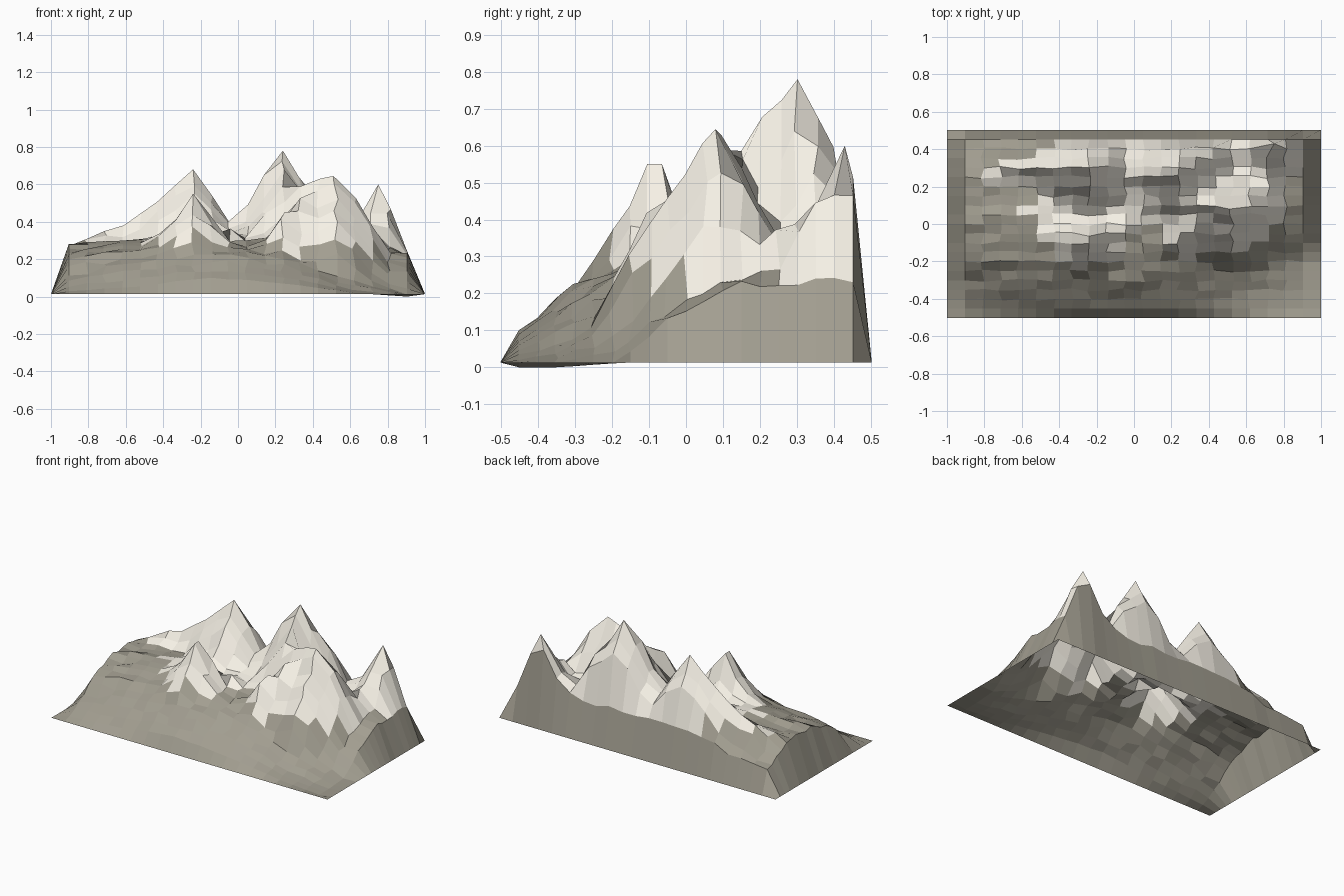
import bpy, bmesh, random
from mathutils import Vector

if "Cube" in bpy.data.objects:
    bpy.data.objects.remove(bpy.data.objects["Cube"])

random.seed(4)
NX, NY = 21, 20          # terrain cells
RIM = 0.013              # height of the outer border

# Foothills and valley floors: coarse height grid, blended between stations
GX = [-0.9, -0.5, -0.1, 0.3, 0.6, 0.9]
GY = [-0.45, -0.35, -0.2, 0.0, 0.2, 0.45]
FLOOR = [
    [.03, .06, .10, .07, .02, .00],
    [.08, .15, .20, .13, .04, .00],
    [.20, .25, .28, .21, .12, .01],
    [.27, .29, .31, .30, .22, .16],
    [.28, .30, .37, .36, .33, .24],
    [.16, .20, .20, .24, .30, .22],
]

# Ridge lines: (points along the crest, side slope)
RIDGES = [
    ([(.24, .30, .78), (.24, .20, .69), (.30, .13, .62)], 1.9),               # main peak
    ([(.15, .28, .70), (.24, .30, .78), (.33, .32, .67), (.38, .35, .62)], 2.2),
    ([(.24, .30, .78), (.25, .37, .62)], 2.2),
    ([(-.24, .30, .68), (-.35, .30, .59), (-.52, .30, .44),
      (-.62, .30, .38), (-.74, .29, .385), (-.84, .22, .31)], 1.5),           # left peak and shoulder
    ([(-.24, .30, .68), (-.14, .28, .58)], 1.9),
    ([(-.14, .28, .47), (-.06, .28, .42), (.06, .28, .42)], 1.6),             # saddle
    ([(-.24, -.09, .55), (-.34, -.06, .43), (-.48, -.08, .32)], 1.6),         # front peak
    ([(-.24, -.09, .55), (-.12, -.03, .40), (.0, .0, .33)], 1.6),
    ([(.33, .12, .62), (.39, .10, .63), (.51, .08, .645), (.58, .10, .61)], 1.75),  # right massif
    ([(.39, .08, .61), (.24, -.08, .46)], 1.8),                               # spur
    ([(.51, .08, .64), (.50, .02, .59), (.50, -.04, .47), (.5, -.12, .31)], 1.7),
    ([(.75, .42, .60), (.66, .40, .46)], 1.85),                               # back corner peak
    ([(.75, .42, .60), (.73, .30, .44), (.72, .2, .35)], 1.85),
]


def station(vals, v):
    v = min(max(v, vals[0]), vals[-1])
    i = max(k for k in range(len(vals) - 1) if vals[k] <= v)
    return i, (v - vals[i]) / (vals[i + 1] - vals[i])


def floor_height(x, y):
    i, u = station(GX, x)
    j, v = station(GY, y)
    low = FLOOR[j][i] * (1 - u) + FLOOR[j][i + 1] * u
    high = FLOOR[j + 1][i] * (1 - u) + FLOOR[j + 1][i + 1] * u
    return low * (1 - v) + high * v


def ridge_height(x, y, pts, slope):
    best = 0
    p = Vector((x, y))
    for a, b in zip(pts, pts[1:]):
        a2, b2 = Vector(a[:2]), Vector(b[:2])
        d = b2 - a2
        t = min(max((p - a2).dot(d) / d.length_squared, 0), 1)
        z = a[2] + (b[2] - a[2]) * t
        best = max(best, z - slope * (p - a2 - d * t).length)
    return best


def height(x, y):
    return max([floor_height(x, y)] + [ridge_height(x, y, *r) for r in RIDGES])


# Lay out the terrain grid with slight irregularity
bm = bmesh.new()
grid = []
for j in range(NY + 1):
    row = []
    for i in range(NX + 1):
        x, y = -1 + 2 * i / NX, -0.503 + 1.006 * j / NY
        if i in (0, NX) or j in (0, NY):
            z = RIM
        else:
            if 1 < i < NX - 1 and 1 < j < NY - 1:
                x += random.uniform(-.012, .012)
                y += random.uniform(-.009, .009)
            z = height(x, y)
            if i == NX - 1:              # low right flank
                z = min(z, .23)
            if j == NY - 1:              # steep drop along the back
                z = min(z, .26 + max(0, x - .45))
            z = max(0, z + random.uniform(-.014, .014) * min(1, z / .15))
        row.append(bm.verts.new((x, y, z)))
    grid.append(row)

# Pull the nearest vertex onto each summit
for x, y, z in [(.24, .302, .78), (-.24, .302, .68), (-.24, -.105, .55), (-.24, -.065, .55),
                (.75, .395, .60), (.75, .43, .60), (.51, .08, .645)]:
    v = min((v for r in grid for v in r),
            key=lambda v: (v.co.x - x) ** 2 + (v.co.y - y) ** 2)
    v.co = (x, y, z)

# Faces: snow on high ground, rock below
for j in range(NY):
    for i in range(NX):
        f = bm.faces.new((grid[j][i], grid[j][i + 1], grid[j + 1][i + 1], grid[j + 1][i]))
        c = f.calc_center_median()
        line = .30 if c.x < .2 else .25
        border = i in (0, NX - 1) or j in (0, NY - 1)
        f.material_index = 1 if c.z > line and not border else 0

mesh = bpy.data.meshes.new("mountain_range")
bm.to_mesh(mesh)
bm.free()
for name, col in (("rock", (.36, .34, .28, 1)), ("snow", (.92, .88, .79, 1))):
    m = bpy.data.materials.new(name)
    m.diffuse_color = col
    m.use_nodes = True
    m.node_tree.nodes["Principled BSDF"].inputs["Base Color"].default_value = m.diffuse_color
    mesh.materials.append(m)
obj = bpy.data.objects.new("mountain_range", mesh)
bpy.context.collection.objects.link(obj)
